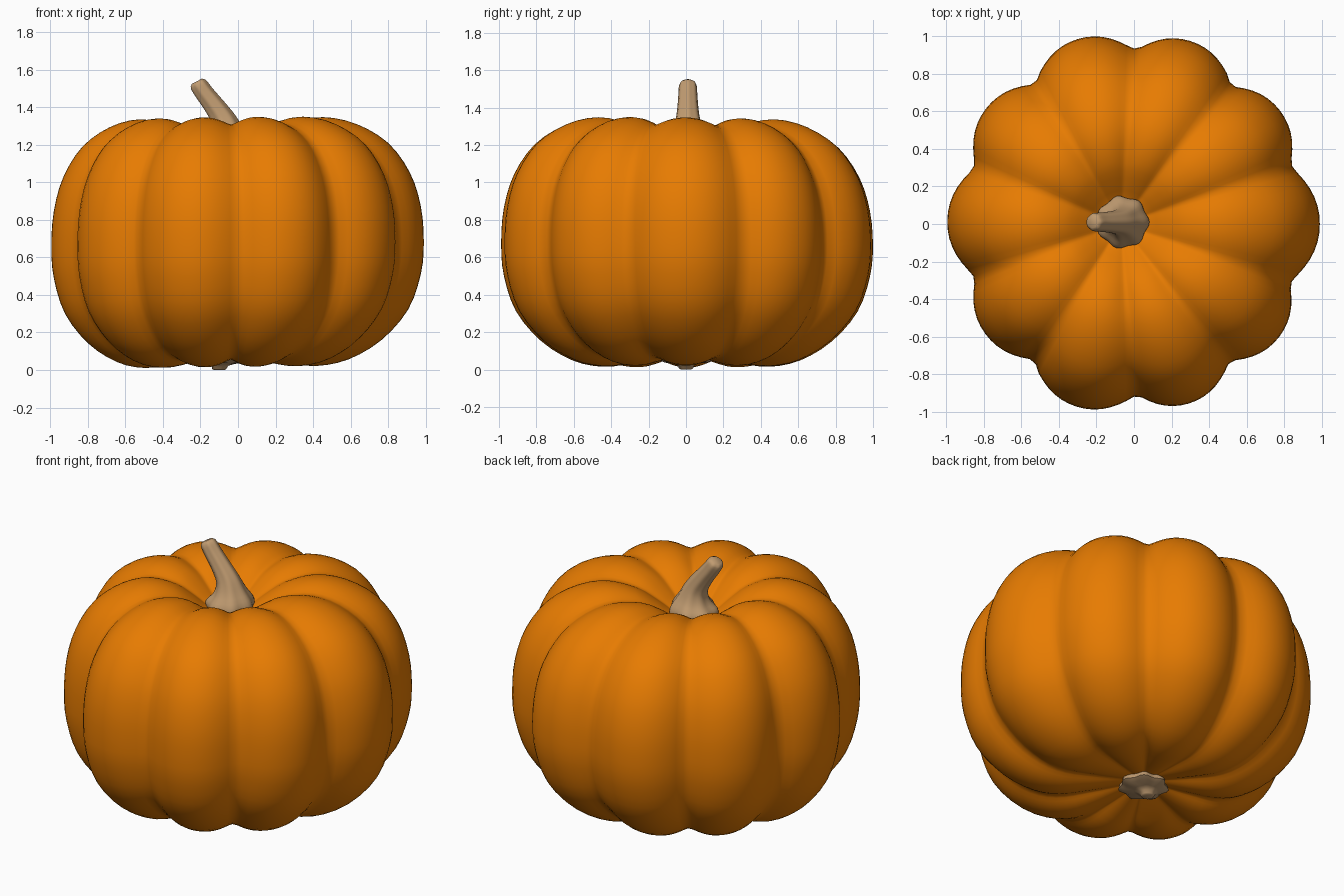
import bpy, math
from mathutils import Vector

if "Cube" in bpy.data.objects:
    bpy.data.objects.remove(bpy.data.objects["Cube"])


def material(name, rgb):
    m = bpy.data.materials.new(name)
    m.diffuse_color = (*rgb, 1)
    m.use_nodes = True
    m.node_tree.nodes["Principled BSDF"].inputs["Base Color"].default_value = m.diffuse_color
    return m


orange = material("pumpkin orange", (0.8, 0.2, 0.0005))
tan = material("dry stem tan", (0.53, 0.33, 0.165))


def loft(name, rings, mat, angle):
    """Skin a stack of closed rings (bottom to top) and cap both ends."""
    n = len(rings[0])
    verts = [p for ring in rings for p in ring]
    faces = [(i * n + j, i * n + (j + 1) % n, (i + 1) * n + (j + 1) % n, (i + 1) * n + j)
             for i in range(len(rings) - 1) for j in range(n)]
    last = (len(rings) - 1) * n
    faces += [tuple(reversed(range(n))), tuple(range(last, last + n))]
    me = bpy.data.meshes.new(name)
    me.from_pydata(verts, [], faces)
    me.materials.append(mat)
    ob = bpy.data.objects.new(name, me)
    bpy.context.collection.objects.link(ob)
    bpy.ops.object.select_all(action='DESELECT')
    ob.select_set(True)
    bpy.context.view_layer.objects.active = ob
    bpy.ops.object.shade_smooth_by_angle(angle=math.radians(angle))
    return ob


def spline(points, steps):
    """Catmull-Rom curve through the points."""
    pts = [Vector(p) for p in points]
    pts = [2 * pts[0] - pts[1]] + pts + [2 * pts[-1] - pts[-2]]
    out = []
    for i in range(1, len(pts) - 2):
        a, b, c, d = pts[i - 1:i + 3]
        for k in range(steps):
            t = k / steps
            out.append(0.5 * (2 * b + (c - a) * t + (2 * a - 5 * b + 4 * c - d) * t ** 2
                              + (3 * b - a - 3 * c + d) * t ** 3))
    return out + [pts[-2]]


# Body: ridge profile (radius, height), pinched along ten grooves
profile = spline([(0.02, 0.09), (0.14, 0.068), (0.3, 0.035), (0.46, 0.017), (0.62, 0.05),
                  (0.785, 0.15), (0.92, 0.31), (0.985, 0.5), (1.0, 0.67), (0.985, 0.86),
                  (0.93, 1.04), (0.82, 1.2), (0.66, 1.303), (0.49, 1.342), (0.33, 1.31),
                  (0.21, 1.235), (0.12, 1.17), (0.02, 1.15)], 3)
grooves = [-20, 20, 56, 90, 124, 160, 198, 235, 270, 304, 340]
lobe_size = [0.99, 0.985, 1.02, 1.03, 1.0, 0.995, 0.985, 1.02, 1.0, 0.98]
SEG = 14
spokes = []                                   # angle, pinch amount, lobe size
for k in range(10):
    for s in range(SEG):
        t = 2 * s / SEG - 1
        a = grooves[k] + (grooves[k + 1] - grooves[k]) * s / SEG
        size = lobe_size[k] if s else (lobe_size[k] + lobe_size[k - 1]) / 2
        u = math.sqrt((1 - abs(t)) ** 2 + 0.012)      # softens the groove floor
        spokes.append((math.radians(a), max(0, 1 - u) ** 2.1, size))

rings = []
for r, z in profile:
    ring = []
    for a, pinch, size in spokes:
        rr = r * (1 + (size - 1) * r) - 0.115 * pinch * r * r
        side = max(-1, min(1, (z - 0.67) / 0.5))
        f = min(1, r / 0.45)
        zz = z - 0.05 * pinch * side * f * f * (3 - 2 * f)
        cx = -0.07 * (1 - min(1, r))          # poles sit a little to the left
        x, y = cx + rr * math.cos(a), rr * math.sin(a)
        zz += 0.012 * x - (0.012 * y if z > 0.67 else 0)
        ring.append((x, y, zz))
    rings.append(ring)
loft("pumpkin_body", rings, orange, 80)


def fluted_ring(center, radius, flute, tilt, ribs=7, n=42):
    """Ribbed ring leaning towards -x by tilt degrees."""
    t = math.radians(tilt)
    ring = []
    for j in range(n):
        a = 2 * math.pi * j / n
        r = radius * (1 + flute * math.cos(ribs * a))
        x, y = r * math.cos(a), r * math.sin(a)
        ring.append((center[0] + x * math.cos(t), center[1] + y, center[2] + x * math.sin(t)))
    return ring


# Stem: flared ribbed foot, bent neck and rounded cut end
# each row: x, z, radius, flute, tilt
stem = spline([(-0.06, 1.12, 0.115, 0.04, 0), (-0.06, 1.17, 0.134, 0.05, 0),
               (-0.06, 1.21, 0.13, 0.05, 3), (-0.063, 1.265, 0.092, 0.04, 12),
               (-0.08, 1.335, 0.066, 0.03, 24), (-0.13, 1.41, 0.055, 0.03, 30),
               (-0.18, 1.475, 0.05, 0.03, 30), (-0.212, 1.522, 0.046, 0.03, 29),
               (-0.22, 1.538, 0.03, 0.02, 28)], 3)
loft("stem", [fluted_ring((x, 0.01, z), r, f, t) for x, z, r, f, t in stem], tan, 60)

# Blossom end underneath: scalloped disc with a small nub
blossom = [(-0.1, 0.0, 0.028, 0), (-0.1, 0.006, 0.038, 0), (-0.098, 0.022, 0.044, 0.02),
           (-0.09, 0.033, 0.07, 0.05), (-0.075, 0.037, 0.11, 0.07),
           (-0.07, 0.05, 0.135, 0.08), (-0.07, 0.075, 0.13, 0.07), (-0.07, 0.1, 0.1, 0.05)]
loft("blossom_end", [fluted_ring((x, 0, z), r, f, 0) for x, z, r, f in blossom], tan, 60)
